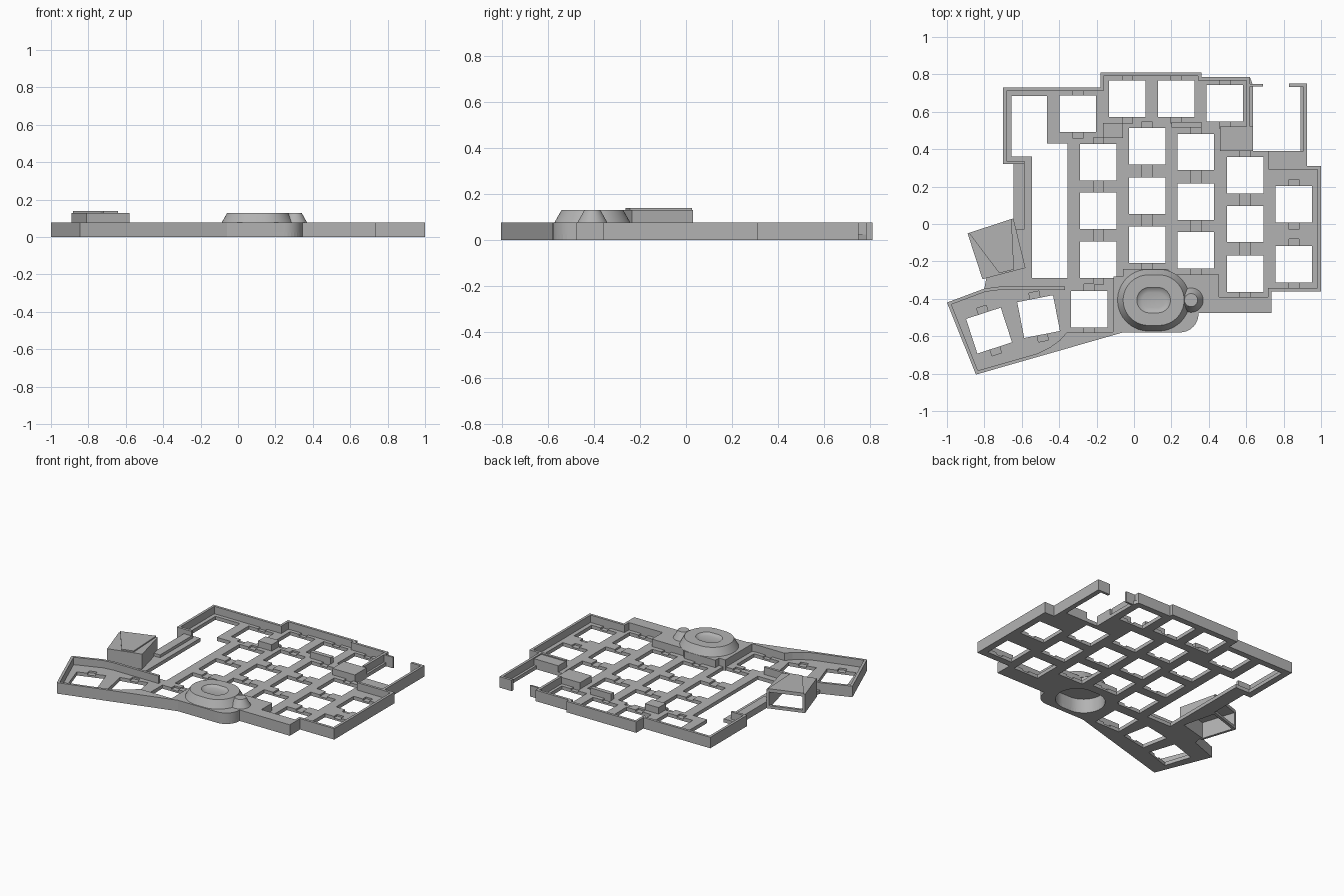
import bpy, bmesh, math
from mathutils import Vector, Matrix

cube = bpy.data.objects.get("Cube")
if cube:
    bpy.data.objects.remove(cube, do_unlink=True)

GREY = (0.45, 0.45, 0.45, 1)
mat = bpy.data.materials.new("plain grey")
mat.use_nodes = True
mat.diffuse_color = GREY
mat.node_tree.nodes["Principled BSDF"].inputs["Base Color"].default_value = GREY

PLATE, RIM, WALL = 0.025, 0.077, 0.018


def finish(name, bm):
    bmesh.ops.recalc_face_normals(bm, faces=bm.faces)
    mesh = bpy.data.meshes.new(name)
    bm.to_mesh(mesh)
    bm.free()
    mesh.materials.append(mat)
    ob = bpy.data.objects.new(name, mesh)
    bpy.context.collection.objects.link(ob)
    return ob


def add_prism(bm, pts, z0, z1):
    low = [bm.verts.new((p[0], p[1], z0)) for p in pts]
    high = [bm.verts.new((p[0], p[1], z1)) for p in pts]
    bm.faces.new(low[::-1])
    bm.faces.new(high)
    for i in range(len(pts)):
        j = (i + 1) % len(pts)
        bm.faces.new((low[i], low[j], high[j], high[i]))


def prism(name, pts, z0, z1):
    bm = bmesh.new()
    add_prism(bm, pts, z0, z1)
    return finish(name, bm)


def rect(x0, y0, x1, y1):
    return [(x0, y0), (x1, y0), (x1, y1), (x0, y1)]


def wall(name, path, z1=RIM):
    """Upright strip whose outer side follows the path, thickened to its right."""
    pts = [Vector(p) for p in path]
    dirs = [(b - a).normalized() for a, b in zip(pts, pts[1:])]
    normals = [Vector((d.y, -d.x)) for d in dirs]
    inner = []
    for i, p in enumerate(pts):
        a, b = normals[max(i - 1, 0)], normals[min(i, len(normals) - 1)]
        inner.append(p + (a + b) / (1 + a.dot(b)) * WALL)
    return prism(name, pts + inner[::-1], 0, z1)


def stadium(cx, cy, straight, r, n=48):
    pts = []
    for i in range(n):
        a = 2 * math.pi * (i + 0.5) / n
        side = straight if math.cos(a) > 0 else -straight
        pts.append((cx + side + r * math.cos(a), cy + r * math.sin(a)))
    return pts


def loft(name, rings):
    """Closed skin through (outline, height) rings."""
    bm = bmesh.new()
    loops = [[bm.verts.new((x, y, z)) for x, y in pts] for pts, z in rings]
    for a, b in zip(loops, loops[1:]):
        for i in range(len(a)):
            j = (i + 1) % len(a)
            bm.faces.new((a[i], a[j], b[j], b[i]))
    bm.faces.new(loops[0][::-1])
    bm.faces.new(loops[-1])
    return finish(name, bm)


def cut(targets, cutter):
    for ob in targets:
        mod = ob.modifiers.new("cut", "BOOLEAN")
        mod.operation, mod.solver = "DIFFERENCE", "EXACT"
        mod.use_self = True
        mod.object = cutter
        bpy.context.view_layer.objects.active = ob
        bpy.ops.object.modifier_apply(modifier=mod.name)
    bpy.data.objects.remove(cutter, do_unlink=True)


# Switch plate outline
corner = [(0.245 + 0.1 * math.cos(a), -0.48 - 0.1 * math.sin(a))
          for a in [math.pi / 2 * i / 8 for i in range(9)]]
plate = prism("switch_plate", [
    (-.70, .73), (-.18, .73), (-.18, .81), (.36, .81), (.36, .785), (.62, .785),
    (.635, .745), (.635, .39), (.89, .39), (.89, .75), (.925, .75), (.925, .31),
    (1, .31), (1, -.36), (.735, -.36), (.735, -.475), (.345, -.475)] + corner + [
    (-.06, -.58), (-.845, -.805), (-1, -.42), (-.80, -.345), (-.79, -.29),
    (-.60, -.235), (-.645, 0), (-.645, .32), (-.70, .32)], 0, PLATE)

# Key openings: column x, rows of y, tilt in degrees
columns = [
    (-.30, [.59], 0), (-.035, [.67], 0), (.225, [.67], 0), (.485, [.645], 0),
    (-.19, [.33, .07, -.19], 0), (-.24, [-.455], 0), (.07, [.415, .15, -.11], 0),
    (.33, [.385, .12, -.14], 0), (.595, [.26, 0, -.265], 0),
    (.855, [.105, -.215], 0), (-.51, [-.495], 11), (-.775, [-.57], 18)]
holes, notches = bmesh.new(), bmesh.new()
H = 0.0975
for x, rows, tilt in columns:
    turn = Matrix.Rotation(math.radians(tilt), 2)
    for y in rows:
        def place(pts):
            return [turn @ Vector(p) + Vector((x, y)) for p in pts]
        add_prism(holes, place(rect(-H, -H, H, H)), -.1, .1)
        add_prism(notches, place(rect(-.027, -H - .036, .027, H + .036)), .013, .1)

# Long opening for the controller board
add_prism(holes, [(-.655, .685), (-.465, .685), (-.465, .43), (-.355, .43),
                  (-.355, -.29), (-.545, -.29), (-.545, .36), (-.655, .36)], -.1, .1)
cut([plate], finish("hole_cutter", holes))
cut([plate], finish("notch_cutter", notches))

# Rim walls
wall("back_rim", [(-.585, .32), (-.70, .32), (-.70, .73), (-.18, .73), (-.18, .81),
                  (.36, .81), (.36, .785), (.62, .785), (.62, .52)])
wall("left_rim", [(.72, .31), (1, .31), (1, -.36), (.735, -.36), (.735, -.43)])
wall("thumb_rim", [(-.06, -.58), (-.845, -.805), (-1, -.42), (-.80, -.345),
                   (-.72, -.335), (-.37, -.335)])
wall("bay_rim", [(.83, .75), (.925, .75), (.925, .31)])
prism("bay_tab", rect(.60, .735, .69, .748), 0, RIM)
prism("side_ledge", rect(-.645, -.03, -.585, .33), 0, .045)

# Raised support blocks
for name, box in [("bay_block", (.72, .31, .924, .39)),
                  ("upper_block", (.46, .39, .635, .52)),
                  ("thin_block", (.20, .515, .36, .545)),
                  ("small_block", (-.165, .46, -.06, .54))]:
    prism(name, rect(*box), 0, .07)

# Front decks level with the rim
deck = prism("pad_deck", [
    (-.11, -.58), (-.11, -.28), (-.06, -.28), (-.06, -.24), (.18, -.24), (.21, -.27),
    (.455, -.27), (.455, -.39), (.735, -.39), (.735, -.475), (.345, -.475)]
    + corner, 0, RIM)
prism("thumb_deck", [(-.06, -.58), (-.36, -.58), (-.395, -.62), (-.45, -.66),
                     (-.52, -.695), (-.61, -.725), (-.83, -.785), (-.845, -.805)], 0, RIM)

# Round dished pad with a side nub, hollow underneath
PX, PY = 0.105, -0.407
pad = loft("round_pad", [
    (stadium(PX, PY, .028, .165), .07), (stadium(PX, PY, .028, .165), RIM),
    (stadium(PX, PY, .028, .135), .13), (stadium(PX, PY, .022, .068), .13),
    (stadium(PX, PY, .022, .058), .122), (stadium(PX, PY, .022, .040), .117)])
nub = loft("pad_nub", [(stadium(.305, PY, 0, r), z)
                       for r, z in [(.065, .07), (.065, RIM), (.035, .13)]])
cut([plate, deck, pad, nub], prism("pad_cutter", stadium(PX, PY, .028, .137), -.1, .1))

# Angled connector housing, open at the back and below
B0, B1, F1, F0 = [Vector(p) for p in
                  ((-.89, -.05), (-.645, .03), (-.58, -.235), (-.81, -.295))]


def housing(u, v):
    return B0.lerp(B1, u).lerp(F0.lerp(F1, u), v)


def housing_quad(u0, v0, u1, v1):
    return [housing(u0, v0), housing(u1, v0), housing(u1, v1), housing(u0, v1)]


box = prism("connector_housing", housing_quad(0, 0, 1, 1), 0, .13)
cut([box], prism("mouth_cutter", housing_quad(.07, -.1, .93, .93), .02, .115))
cut([box], prism("floor_cutter", housing_quad(.07, .07, .93, .93), -.1, .05))
prism("housing_funnel", [housing(.03, 0), housing(.96, 0),
                         housing(.74, .97), housing(.40, .97)], .12, .139)

# Smooth the curved parts
bpy.ops.object.select_all(action="DESELECT")
for ob in (pad, nub, deck):
    ob.select_set(True)
bpy.context.view_layer.objects.active = pad
bpy.ops.object.shade_smooth_by_angle(angle=math.radians(25))
